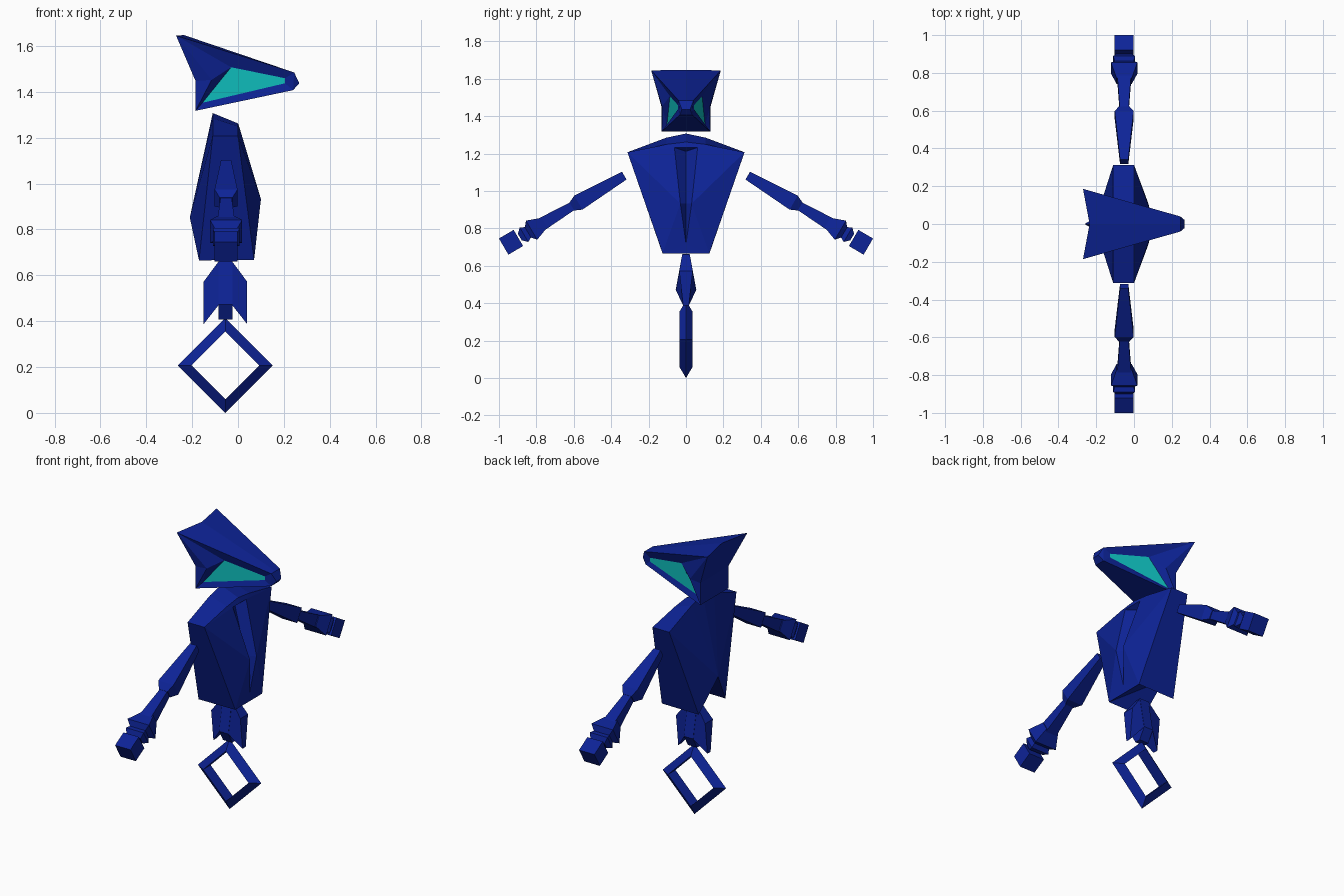
import bpy, bmesh
from mathutils import Vector

if "Cube" in bpy.data.objects:
    bpy.data.objects.remove(bpy.data.objects["Cube"], do_unlink=True)


def material(name, rgb):
    m = bpy.data.materials.new(name)
    m.use_nodes = True
    m.diffuse_color = (*rgb, 1)
    m.node_tree.nodes["Principled BSDF"].inputs["Base Color"].default_value = (*rgb, 1)
    return m


BLUE = material("deep blue", (0.004, 0.017, 0.31))
CYAN = material("cyan", (0.005, 0.56, 0.55))


def finish(name, bm):
    bmesh.ops.remove_doubles(bm, verts=bm.verts, dist=0.0005)
    bmesh.ops.recalc_face_normals(bm, faces=bm.faces)
    me = bpy.data.meshes.new(name)
    bm.to_mesh(me)
    bm.free()
    me.materials.append(BLUE)
    me.materials.append(CYAN)
    ob = bpy.data.objects.new(name, me)
    bpy.context.collection.objects.link(ob)
    return ob


def mirrored(name, pts, faces, cyan=()):
    """Build one half from named points and mirror it across y = 0."""
    bm = bmesh.new()
    for s in (1, -1):
        vs = {k: bm.verts.new((x, s * y, z)) for k, (x, y, z) in pts.items()}
        for f in faces:
            keys = f.split()
            face = bm.faces.new([vs[k] for k in keys])
            face.material_index = int(f in cyan)
    return finish(name, bm)


def loft(name, rings, closed=False):
    """Skin a list of equal-length point rings; cap the ends or close the loop."""
    bm = bmesh.new()
    vr = [[bm.verts.new(p) for p in r] for r in rings]
    n = len(vr[0])
    last = len(vr) if closed else len(vr) - 1
    for i in range(last):
        a, b = vr[i], vr[(i + 1) % len(vr)]
        for j in range(n):
            k = (j + 1) % n
            bm.faces.new((a[j], a[k], b[k], b[j]))
    if not closed:
        bm.faces.new(vr[0])
        bm.faces.new(vr[-1])
    return finish(name, bm)


# Head: wedge with a swept crest, overhanging brow and inset eyes
eye = "A B D E"
mirrored("head", {
    "C": (-.27, .186, 1.648), "C0": (-.235, 0, 1.65),
    "K": (-.185, .13, 1.45), "K0": (-.185, 0, 1.45),
    "J": (-.185, .13, 1.32), "J0": (-.185, 0, 1.32),
    "P": (-.115, .128, 1.455),
    "T": (.245, .04, 1.487), "T0": (.245, 0, 1.487),
    "N": (.267, .022, 1.44), "N0": (.267, 0, 1.44),
    "L": (.24, .033, 1.41), "L0": (.24, 0, 1.41),
    "A": (-.03, .086, 1.51), "B": (-.155, .102, 1.355),
    "D": (.205, .043, 1.44), "E": (.205, .043, 1.462),
}, ["C0 C T T0", "T0 T N N0", "N0 N L L0", "L0 L J J0", "J0 J K K0", "K0 K C C0",
    "C K P", "K J P", "C P A", "P B A", "P J B", "J L D B", "L N T", "L T E D",
    "T C A E", eye], cyan=(eye,))

# Torso: broad shoulders, keeled front with a wedge groove, arched underside
mirrored("torso", {
    "T0": (0, 0, 1.265), "T": (0, .105, 1.252), "S": (0, .313, 1.21),
    "U0": (-.11, 0, 1.31), "U": (-.11, .105, 1.288), "V": (-.11, .313, 1.21),
    "F": (.07, .125, .67), "F0": (.07, 0, .67), "B": (-.17, .125, .668),
    "G": (.01, .062, 1.235), "G0": (.01, 0, 1.235), "R": (.1, .03, .935),
    "H": (.075, 0, .72), "Gi": (-.02, 0, 1.215), "Ri": (.05, 0, .935),
    "N": (-.21, 0, .855),
}, ["T0 T U U0", "T S V U", "S V B F",
    "T0 T G G0", "T S G", "G S R", "R S F", "R F H", "H F F0",
    "G G0 Gi", "G Gi Ri R", "R Ri H",
    "U0 U N", "U V N", "V B N", "F B N", "F0 F N"])

# Arms: square sections along a slanting axis (distance, half depth, half width)
ARM = {
    "upper_arm": [(0, .022, .024), (.285, .05, .043), (.325, .028, .025)],
    "forearm": [(.32, .024, .023), (.52, .037, .036)],
    "cuff": [(.495, .04, .03), (.575, .07, .059), (.598, .05, .032),
             (.622, .058, .045), (.648, .045, .02)],
    "hand": [(.657, .05, .05), (.748, .05, .05)],
}
for side, s in (("front", -1), ("rear", 1)):
    start = Vector((-.052, s * .33, 1.085))
    along = Vector((0, s * .862, -.507))
    perp = Vector((0, s * .507, .862))
    depth = Vector((1, 0, 0))
    for part, stations in ARM.items():
        loft(f"{side}_{part}", [
            [start + along * t + depth * (a * hx) + perp * (b * hp)
             for a, b in ((-1, -1), (1, -1), (1, 1), (-1, 1))]
            for t, hx, hp in stations])

# Lower body: central post
CX = -.055
loft("leg_post", [[(CX + a * .03, b * hy, z) for a, b in ((-1, -1), (1, -1), (1, 1), (-1, 1))]
                  for z, hy in ((.665, .02), (.475, .055), (.41, .018))])

# Swept fins on both sides of the post (x offset, z, half thickness)
FIN = [(.028, .665, .02), (.095, .575, .036), (.095, .39, .015), (.028, .475, .055)]
for side, s in (("left", 1), ("right", -1)):
    loft(f"{side}_leg_fin", [[(CX + s * x, e * hy, z) for x, z, hy in FIN] for e in (-1, 1)])

# Diamond ring: triangular section with its ridge outwards
loft("diamond_ring", [
    [(CX + dx * r, y, .21 + dz * r) for r, y in ((.207, 0), (.148, .035), (.148, -.035))]
    for dx, dz in ((1, 0), (0, 1), (-1, 0), (0, -1))], closed=True)

# Rest the lowest point on the ground
bpy.context.view_layer.update()
obs = [o for o in bpy.context.collection.objects if o.type == "MESH"]
low = min(v.co.z for o in obs for v in o.data.vertices)
for o in obs:
    o.location.z -= low
